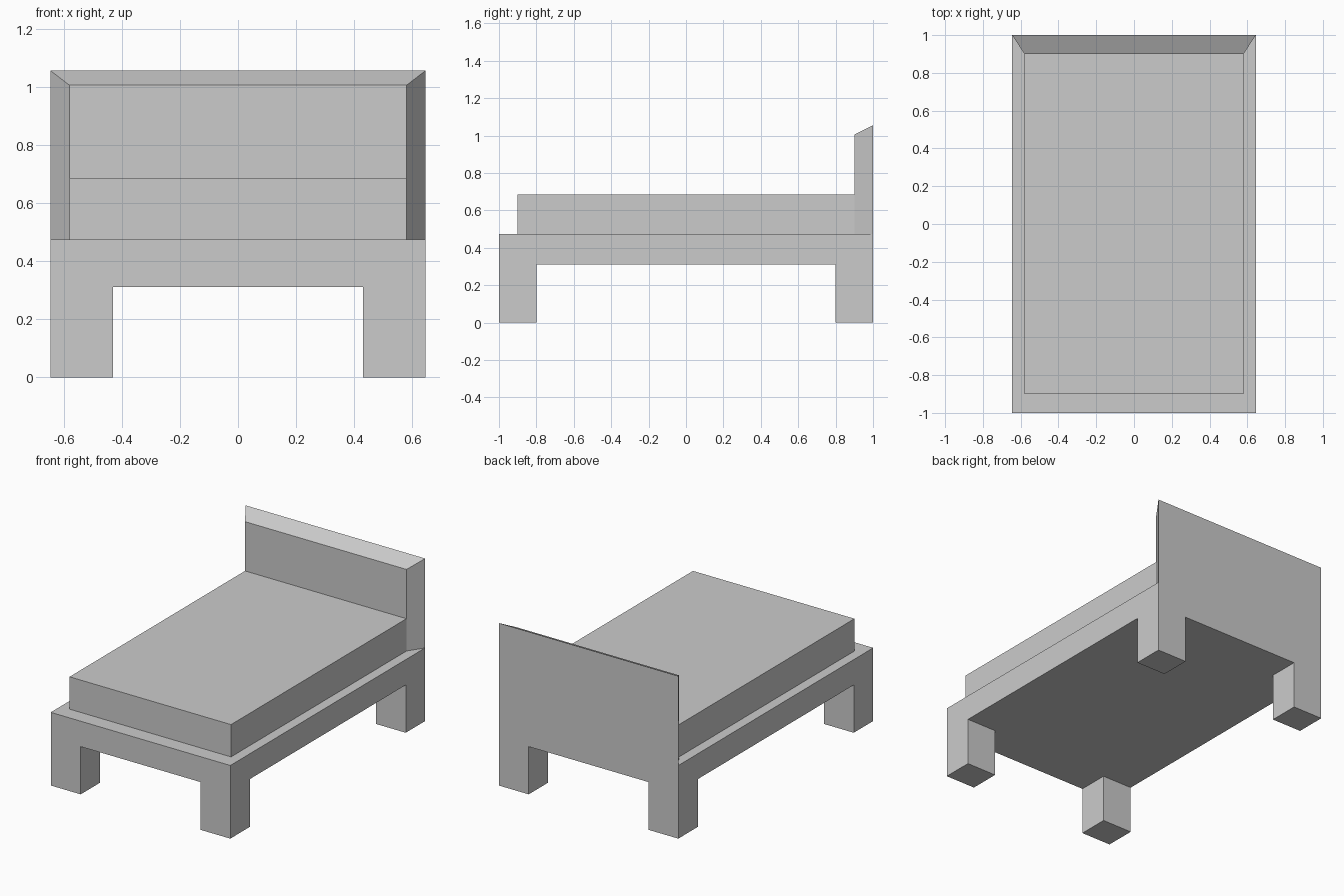
import bpy
import bmesh
from mathutils import Vector

if "Cube" in bpy.data.objects:
    bpy.data.objects.remove(bpy.data.objects["Cube"])

HALF_W, HALF_L = 0.645, 1.0      # bed frame footprint
LEG_X, LEG_Y = 0.43, 0.80        # inner faces of the legs
RAIL_Z, DECK_Z = 0.31, 0.475     # underside and top of the frame
MAT_X, MAT_Y, MAT_Z = 0.58, 0.90, 0.685


def finish(bm, name):
    bmesh.ops.recalc_face_normals(bm, faces=bm.faces)
    mesh = bpy.data.meshes.new(name)
    bm.to_mesh(mesh)
    bm.free()
    obj = bpy.data.objects.new(name, mesh)
    bpy.context.collection.objects.link(obj)
    return obj


def box(lo, hi):
    bm = bmesh.new()
    bmesh.ops.create_cube(bm, size=1)
    for v in bm.verts:
        v.co = Vector([hi[i] if v.co[i] > 0 else lo[i] for i in range(3)])
    return bm


# Bed frame: slab cut into a 3 x 3 grid, corner cells extruded down as legs
bm = box((-HALF_W, -HALF_L, RAIL_Z), (HALF_W, HALF_L, DECK_Z))
for sign in (-1, 1):
    for cut, normal in (((sign * LEG_X, 0, 0), (1, 0, 0)),
                        ((0, sign * LEG_Y, 0), (0, 1, 0))):
        bmesh.ops.bisect_plane(bm, geom=bm.verts[:] + bm.edges[:] + bm.faces[:],
                               plane_co=cut, plane_no=normal)
bm.normal_update()
corners = []
for f in bm.faces:
    c = f.calc_center_median()
    if f.normal.z < -0.9 and abs(c.x) > LEG_X and abs(c.y) > LEG_Y:
        corners.append(f)
feet = bmesh.ops.extrude_discrete_faces(bm, faces=corners)["faces"]
for v in {v for f in feet for v in f.verts}:
    v.co.z = 0
bmesh.ops.remove_doubles(bm, verts=bm.verts, dist=1e-5)
bmesh.ops.dissolve_limit(bm, angle_limit=0.01, verts=bm.verts, edges=bm.edges)
finish(bm, "bed_frame")

# Mattress
finish(box((-MAT_X, -MAT_Y, DECK_Z), (MAT_X, MAT_Y, MAT_Z)), "mattress")

# Headboard: flares outward and upward towards the back
bm = box((-MAT_X, MAT_Y, DECK_Z), (MAT_X, HALF_L, 1.005))
for v in bm.verts:
    if v.co.y > 0.95:
        v.co.x = HALF_W if v.co.x > 0 else -HALF_W
        if v.co.z > DECK_Z + 0.1:
            v.co.z = 1.055
finish(bm, "headboard")
